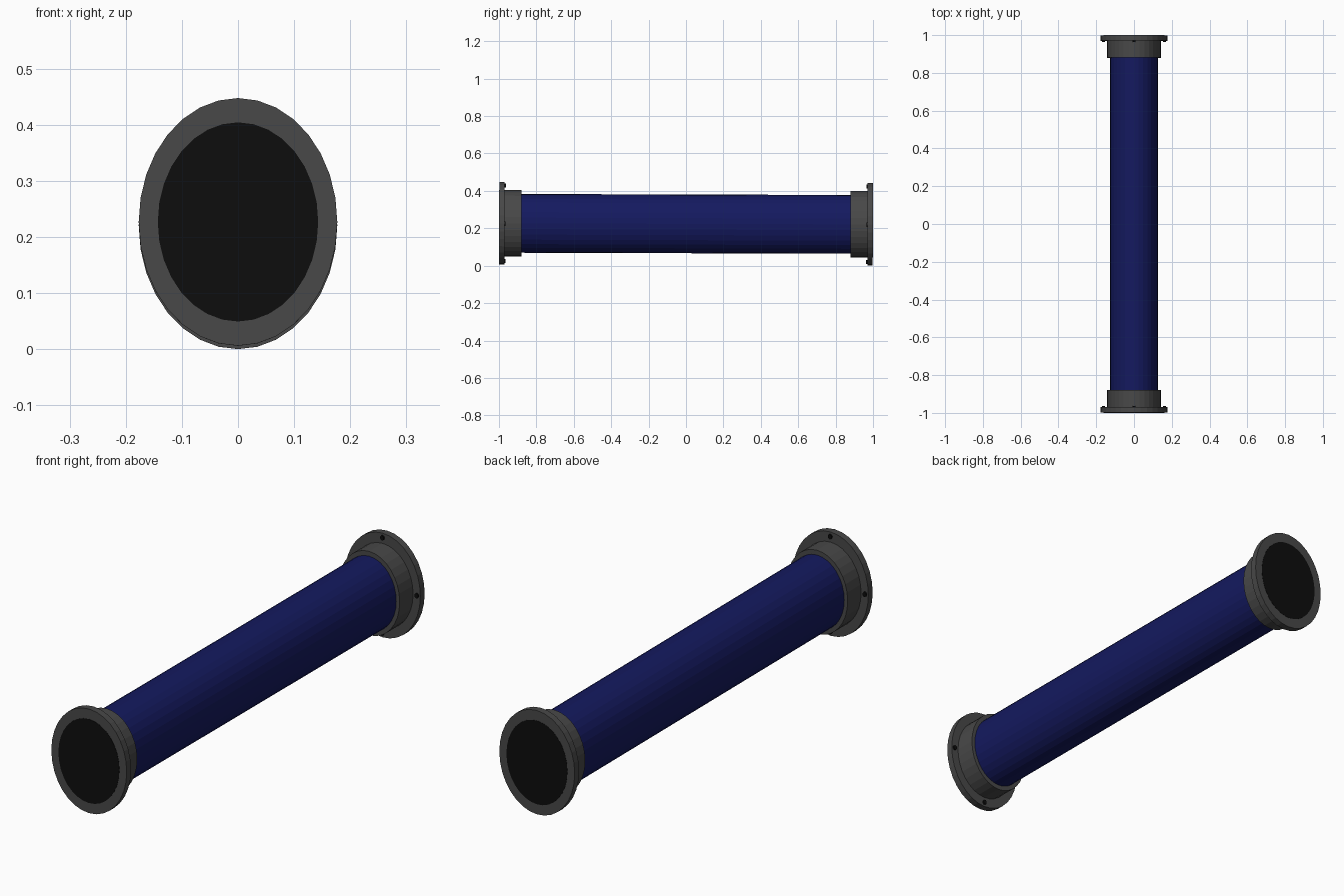
import bpy, math
from mathutils import Matrix

if "Cube" in bpy.data.objects:
    bpy.data.objects.remove(bpy.data.objects["Cube"])

TILT = Matrix.Translation((0, 0, 0.2237)) @ Matrix.Rotation(-0.003, 4, 'X')


def material(name, rgb):
    m = bpy.data.materials.new(name)
    m.diffuse_color = (*rgb, 1)
    m.use_nodes = True
    m.node_tree.nodes["Principled BSDF"].inputs["Base Color"].default_value = m.diffuse_color
    return m


BLUE = material("blue", (0.007, 0.010, 0.115))
GREY = material("dark_grey", (0.065, 0.065, 0.065))
BLACK = material("black", (0.004, 0.004, 0.004))


def drum(name, rx, rz, y0, y1, mat, x=0, z=0, sides=32):
    """Elliptical cylinder running along y from y0 to y1."""
    bpy.ops.mesh.primitive_cylinder_add(vertices=sides, radius=1, depth=1)
    ob = bpy.context.object
    ob.name = name
    place = (Matrix.Translation((x, (y0 + y1) / 2, z))
             @ Matrix.Diagonal((rx, abs(y1 - y0), rz, 1))
             @ Matrix.Rotation(math.pi / 2, 4, 'X'))
    ob.data.transform(TILT @ place)
    ob.matrix_world = Matrix.Identity(4)
    ob.data.materials.append(mat)
    return ob


# Main tube
drum("tube", 0.127, 0.157, -0.9, 0.9, BLUE)

# Matching end fittings
for end, s in (("front", -1), ("back", 1)):
    drum(end + "_collar", 0.143, 0.1775, s * 0.88, s * 0.985, GREY)
    drum(end + "_flange", 0.177, 0.2207, s * 0.97, s * 0.999, GREY)
    drum(end + "_opening", 0.143, 0.1775, s * 0.99, s * 1.0, BLACK)
    # Four bolts on the inner face of the flange
    for i in range(4):
        a = i * math.pi / 2
        drum(f"{end}_bolt_{i + 1}", 0.0085, 0.0105, s * 0.964, s * 0.975, BLACK,
             0.162 * math.cos(a), 0.202 * math.sin(a), 12)
